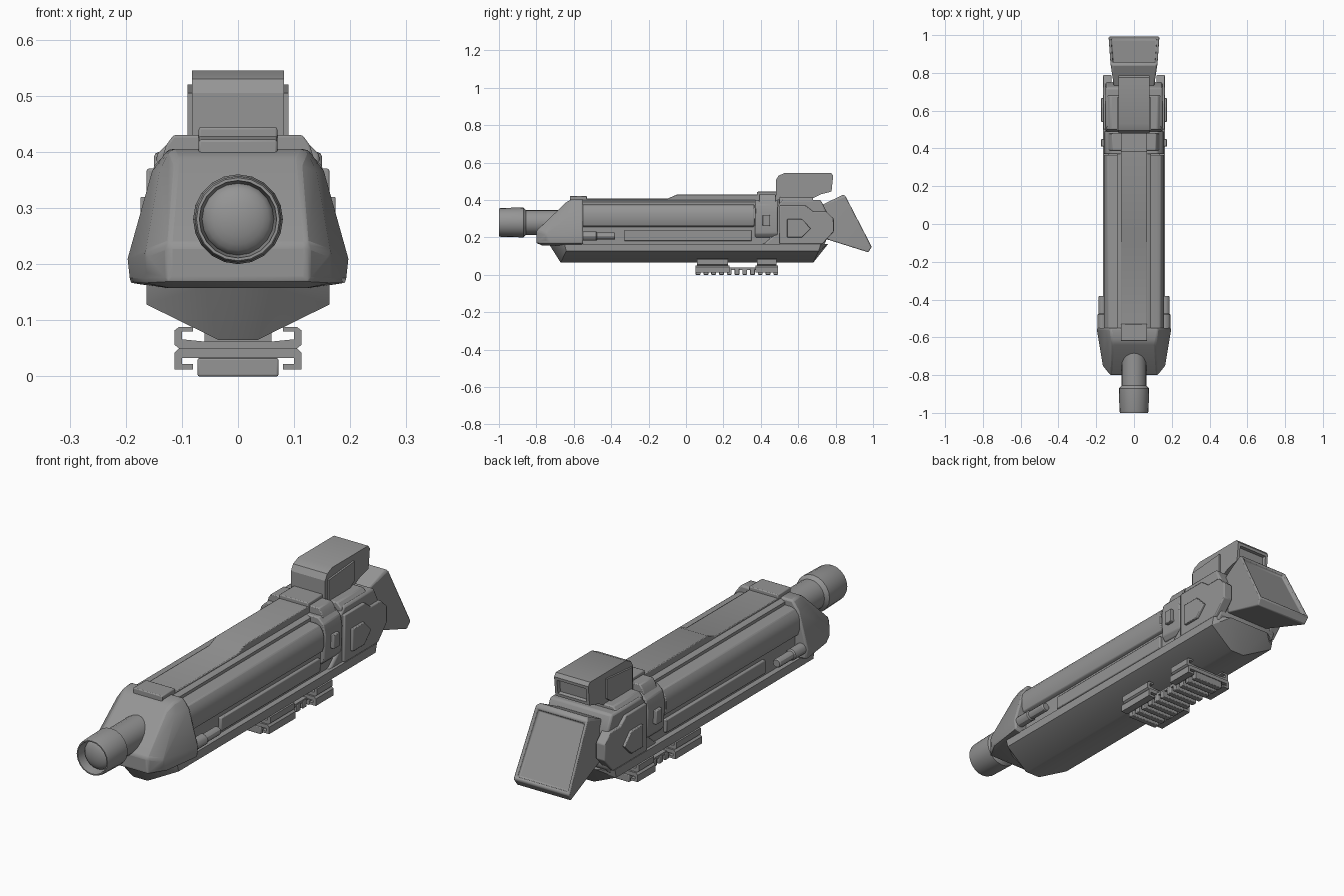
import bpy, bmesh, math
from mathutils import Vector, Matrix

cube = bpy.data.objects.get("Cube")
if cube:
    bpy.data.objects.remove(cube, do_unlink=True)

grey = bpy.data.materials.new("gunmetal_grey")
grey.use_nodes = True
grey.diffuse_color = (0.3, 0.3, 0.3, 1)
grey.node_tree.nodes["Principled BSDF"].inputs["Base Color"].default_value = (0.3, 0.3, 0.3, 1)
parts = []


def finish(name, bm, bevel=0, mirror=False):
    bmesh.ops.recalc_face_normals(bm, faces=bm.faces)
    mesh = bpy.data.meshes.new(name)
    bm.to_mesh(mesh)
    bm.free()
    mesh.materials.append(grey)
    obj = bpy.data.objects.new(name, mesh)
    bpy.context.collection.objects.link(obj)
    if bevel:
        mod = obj.modifiers.new("Bevel", 'BEVEL')
        mod.width, mod.segments, mod.limit_method = bevel, 2, 'ANGLE'
    if mirror:
        obj.modifiers.new("Mirror", 'MIRROR')
    parts.append(obj)
    return obj


def extrude(name, points, depth, bevel=0, mirror=False, recess=None):
    """Close a ring of points and extrude it, with an optional recessed face."""
    bm = bmesh.new()
    face = bm.faces.new([bm.verts.new(p) for p in points])
    new = bmesh.ops.extrude_face_region(bm, geom=[face])["geom"]
    bmesh.ops.translate(bm, vec=depth, verts=[g for g in new if isinstance(g, bmesh.types.BMVert)])
    bmesh.ops.recalc_face_normals(bm, faces=bm.faces)
    if recess:
        sink(bm, recess)
    return finish(name, bm, bevel, mirror)


def sink(bm, direction):
    bm.normal_update()
    aim = Vector(direction).normalized()
    face = max(bm.faces, key=lambda f: f.normal.dot(aim))
    bmesh.ops.inset_region(bm, faces=[face], thickness=0.018)
    bmesh.ops.inset_region(bm, faces=[face], thickness=0.004, depth=-0.014)


def side_shape(name, profile, x0, x1, **kw):
    """Side profile of (y, z) points, extruded across x."""
    return extrude(name, [(x0, y, z) for y, z in profile], (x1 - x0, 0, 0), **kw)


def cross_shape(name, half, y0, y1, **kw):
    """Symmetric cross-section from the (x, z) points of one half, extruded along y."""
    ring = half + [(-x, z) for x, z in reversed(half)]
    return extrude(name, [(x, y0, z) for x, z in ring], (0, y1 - y0, 0), **kw)


def box(name, x0, x1, y0, y1, z0, z1, **kw):
    return side_shape(name, [(y0, z0), (y1, z0), (y1, z1), (y0, z1)], x0, x1, **kw)


def hull(name, half, bevel=0, recess=None):
    """Convex solid through points mirrored in x."""
    bm = bmesh.new()
    for x, y, z in half:
        bm.verts.new((x, y, z))
        bm.verts.new((-x, y, z))
    bmesh.ops.convex_hull(bm, input=bm.verts[:])
    bmesh.ops.delete(bm, geom=[v for v in bm.verts if not v.link_faces], context='VERTS')
    bmesh.ops.dissolve_limit(bm, angle_limit=0.03, verts=bm.verts[:], edges=bm.edges[:])
    bmesh.ops.recalc_face_normals(bm, faces=bm.faces)
    if recess:
        sink(bm, recess)
    return finish(name, bm, bevel)


def lathe(name, profile, x, z, steps, mirror=False):
    """Turn (y, radius) points around an axis parallel to y."""
    bm = bmesh.new()
    verts = [bm.verts.new((r, y, 0)) for y, r in profile]
    edges = [bm.edges.new(pair) for pair in zip(verts, verts[1:])]
    bmesh.ops.spin(bm, geom=verts + edges, cent=(0, 0, 0), axis=(0, 1, 0),
                   angle=math.tau, steps=steps, use_duplicate=False)
    bmesh.ops.remove_doubles(bm, verts=bm.verts[:], dist=0.0002)
    bmesh.ops.transform(bm, matrix=Matrix.Translation((x, 0, z)), verts=bm.verts[:])
    return finish(name, bm, mirror=mirror)


# Barrel with flared muzzle and a domed lens
lens = [(-0.955 - 0.03 * math.sin(a), 0.064 * math.cos(a))
        for a in [math.pi / 2 * i / 6 for i in range(7)]]
lathe("barrel", [(-0.5, 0), (-0.5, 0.066), (-0.855, 0.066), (-0.87, 0.08), (-0.99, 0.077),
                 (-1, 0.074), (-1, 0.069)] + lens, 0, 0.28, 20)

# Flared nose around the barrel
hull("nose", [(0.125, -0.8, 0.17), (0.125, -0.8, 0.235), (0.112, -0.64, 0.388),
              (0.163, -0.75, 0.185), (0.165, -0.75, 0.22), (0.14, -0.63, 0.365),
              (0.12, -0.61, 0.405), (0.125, -0.55, 0.405), (0.155, -0.55, 0.365),
              (0.198, -0.55, 0.21), (0.193, -0.55, 0.167), (0.17, -0.72, 0.167),
              (0.12, -0.77, 0.157), (0.13, -0.55, 0.157)], bevel=0.008)
box("nose_top_plate", -0.07, 0.07, -0.62, -0.53, 0.39, 0.422, bevel=0.004)

# Keel-shaped lower hull
hull("lower_hull", [(0.06, -0.73, 0.16), (0.035, -0.67, 0.065), (0.163, -0.65, 0.165),
                    (0.163, -0.64, 0.128), (0.163, 0.72, 0.165), (0.163, 0.71, 0.128),
                    (0.035, 0.68, 0.065), (0.1, 0.76, 0.165)])

# Central body, rounded side casing and top rail
box("body_core", -0.138, 0.138, -0.58, 0.45, 0.15, 0.3)
cross_shape("side_casing", [(0.135, 0.255), (0.152, 0.263), (0.16, 0.29), (0.16, 0.325),
                            (0.154, 0.35), (0.14, 0.37), (0.12, 0.377)],
            -0.56, 0.365, bevel=0.004)
cross_shape("upper_body", [(0.09, 0.36), (0.09, 0.39), (0.07, 0.4)], -0.57, 0.4)
side_shape("top_rail", [(-0.6, 0.37), (-0.6, 0.407), (-0.1, 0.407), (-0.05, 0.428),
                        (0.5, 0.428), (0.5, 0.37)], -0.07, 0.07, bevel=0.003)
box("side_panel", 0.13, 0.152, -0.33, 0.35, 0.18, 0.238, bevel=0.004, mirror=True)
lathe("side_peg", [(-0.57, 0), (-0.57, 0.024), (-0.48, 0.024), (-0.475, 0.019),
                   (-0.385, 0.019), (-0.38, 0.016), (-0.38, 0)], 0.168, 0.208, 12, mirror=True)

# Rear receiver with collars
side_shape("receiver", [(0.36, 0.15), (0.42, 0.168), (0.49, 0.228), (0.49, 0.37), (0.515, 0.4),
                        (0.72, 0.4), (0.75, 0.34), (0.75, 0.18), (0.73, 0.15)],
           -0.15, 0.15, bevel=0.01)
cross_shape("front_collar", [(0.14, 0.2), (0.155, 0.22), (0.16, 0.33), (0.15, 0.375), (0.125, 0.4)],
            0.37, 0.49, bevel=0.005)
cross_shape("collar_shoulder", [(0.14, 0.37), (0.128, 0.412), (0.115, 0.43)],
            0.39, 0.48, bevel=0.004)
box("collar_cap", -0.07, 0.07, 0.38, 0.49, 0.4, 0.444, bevel=0.004)
cross_shape("sight_base", [(0.145, 0.36), (0.145, 0.395), (0.125, 0.415)], 0.5, 0.68, bevel=0.005)

# Raised side plates
side_shape("hinge_plate", [(0.5, 0.165), (0.73, 0.165), (0.79, 0.23), (0.79, 0.3),
                           (0.75, 0.338), (0.68, 0.338), (0.64, 0.37), (0.5, 0.37)],
           0.12, 0.163, bevel=0.004, mirror=True)
side_shape("arrow_plate", [(0.54, 0.2), (0.62, 0.2), (0.667, 0.248), (0.62, 0.297), (0.54, 0.297)],
           0.15, 0.174, bevel=0.003, mirror=True)
box("collar_tab", 0.14, 0.174, 0.41, 0.45, 0.26, 0.32, bevel=0.003, mirror=True)

# Sight hood with a rear window
side_shape("sight_hood", [(0.48, 0.4), (0.48, 0.505), (0.495, 0.53), (0.53, 0.545), (0.775, 0.545),
                          (0.787, 0.53), (0.778, 0.445), (0.72, 0.43), (0.66, 0.4)],
           -0.082, 0.082, recess=(0, 1, 0))
side_shape("sight_side_cover", [(0.495, 0.4), (0.495, 0.505), (0.67, 0.52), (0.67, 0.435), (0.62, 0.4)],
           0.075, 0.09, mirror=True)

# Wedge-shaped butt with a sunken back panel
hull("butt", [(0.105, 0.72, 0.2), (0.105, 0.72, 0.37), (0.105, 0.77, 0.395), (0.115, 0.84, 0.428),
              (0.125, 0.853, 0.42), (0.135, 0.993, 0.15), (0.13, 0.975, 0.12)],
     bevel=0.005, recess=(0, 0.89, 0.46))

# Underside accessory rail: two clamps joined by slats
for label, y0, y1 in (("front", 0.06, 0.225), ("rear", 0.38, 0.485)):
    cross_shape(label + "_clamp_top", [(0.07, 0.05), (0.105, 0.05), (0.113, 0.056), (0.113, 0.082),
                                       (0.105, 0.088), (0.08, 0.088), (0.08, 0.08), (0.1, 0.08),
                                       (0.1, 0.066), (0.06, 0.062)], y0, y1)
    cross_shape(label + "_clamp_bottom", [(0.07, 0.033), (0.1, 0.033), (0.1, 0.022), (0.08, 0.022),
                                          (0.08, 0.012), (0.113, 0.012), (0.113, 0.042), (0.105, 0.05)],
                y0 - 0.008, y1 + 0.008)
    box(label + "_clamp_post", -0.06, 0.06, y0 + 0.02, y1 - 0.02, 0.045, 0.1)
box("rail_strip", -0.07, 0.07, 0.055, 0.49, 0.026, 0.038)
for i in range(11):
    y = 0.052 + i * 0.0415
    box(f"rail_slat_{i + 1}", -0.072, 0.072, y, y + 0.026, 0, 0.032, bevel=0.003)

# Smooth rounded faces while keeping hard edges
bpy.ops.object.select_all(action='DESELECT')
for obj in parts:
    obj.select_set(True)
bpy.context.view_layer.objects.active = parts[0]
bpy.ops.object.shade_smooth_by_angle(angle=math.radians(30))
